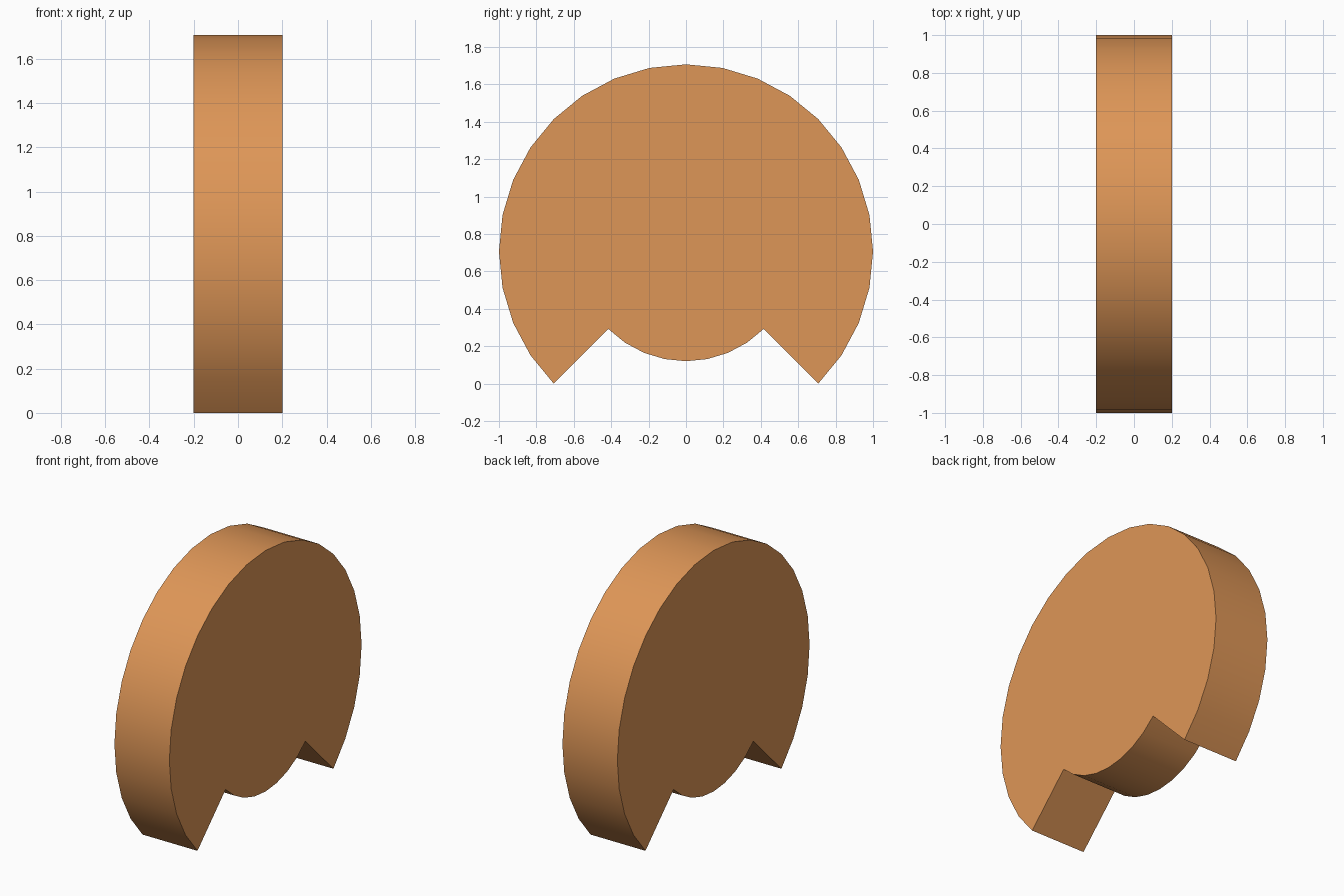
import bpy, bmesh, math

if "Cube" in bpy.data.objects:
    bpy.data.objects.remove(bpy.data.objects["Cube"])

HALF_THICK = 0.2
OUTER, INNER = 1.0, 0.587
STEP = math.radians(11.25)
CENTRE_Z = math.sin(math.radians(45))


def arc(radius, start_deg, steps):
    """Points (y, z) on an arc around the disc centre."""
    a0 = math.radians(start_deg)
    return [(radius * math.cos(a0 + i * STEP),
             CENTRE_Z + radius * math.sin(a0 + i * STEP))
            for i in range(steps + 1)]


# Profile: big arc over the top, small arc across the notch at the bottom
profile = arc(OUTER, -45, 24) + arc(INNER, 225, 8)

# Extrude the profile through the thickness
bm = bmesh.new()
face = bm.faces.new([bm.verts.new((-HALF_THICK, y, z)) for y, z in profile])
ext = bmesh.ops.extrude_face_region(bm, geom=[face], use_keep_orig=True)
moved = [g for g in ext["geom"] if isinstance(g, bmesh.types.BMVert)]
bmesh.ops.translate(bm, verts=moved, vec=(2 * HALF_THICK, 0, 0))
bmesh.ops.recalc_face_normals(bm, faces=bm.faces)
mesh = bpy.data.meshes.new("notched_disc")
bm.to_mesh(mesh)
bm.free()

# Single warm orange-brown colour
mat = bpy.data.materials.new("warm_orange_brown")
mat.diffuse_color = (0.73, 0.305, 0.095, 1)
mat.use_nodes = True
mat.node_tree.nodes["Principled BSDF"].inputs["Base Color"].default_value = mat.diffuse_color
mesh.materials.append(mat)

disc = bpy.data.objects.new("notched_disc", mesh)
bpy.context.collection.objects.link(disc)

# Smooth rim, sharp corners
bpy.context.view_layer.objects.active = disc
disc.select_set(True)
bpy.ops.object.shade_smooth_by_angle(angle=math.radians(30))
